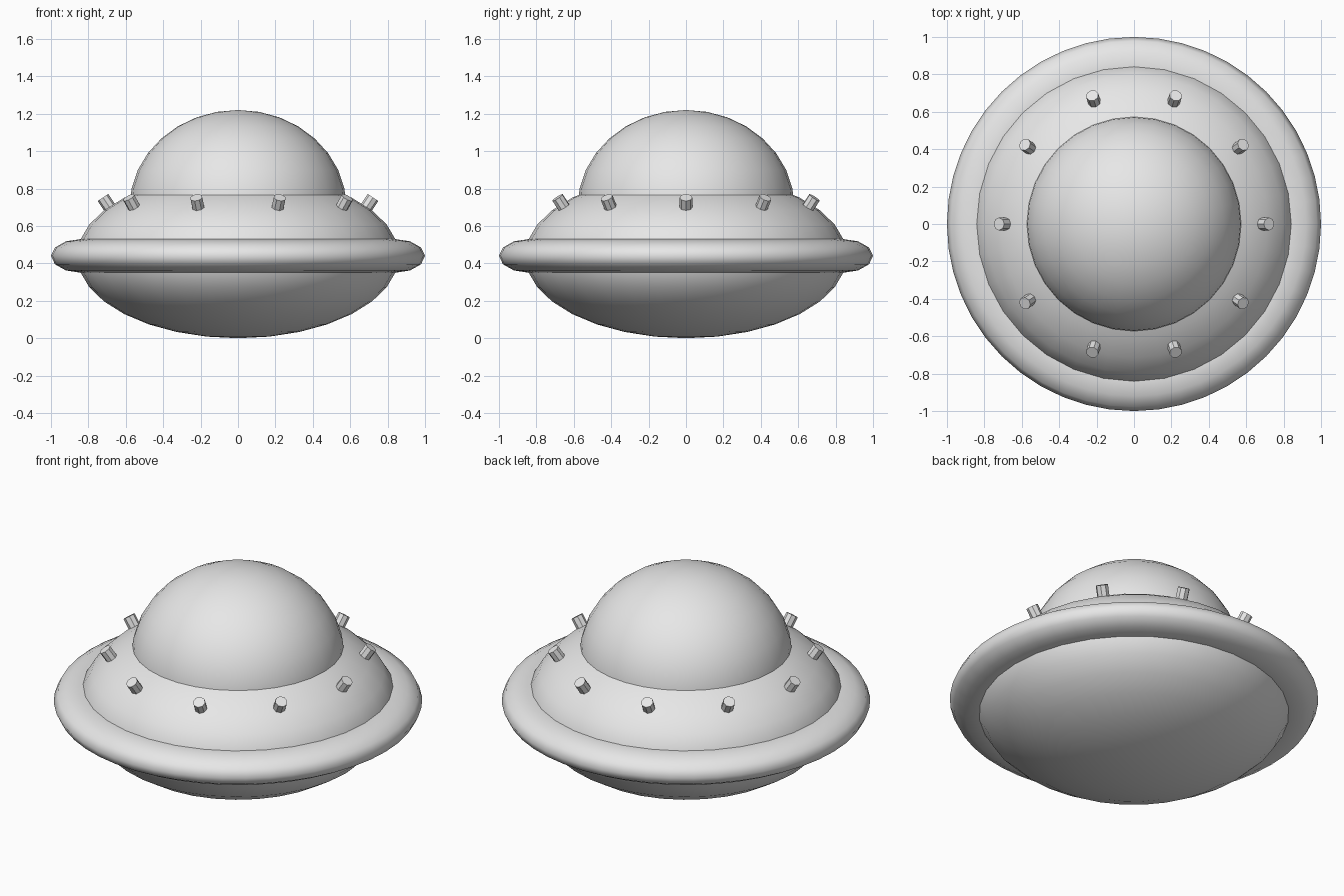
import bpy, math
from mathutils import Vector

if "Cube" in bpy.data.objects:
    bpy.data.objects.remove(bpy.data.objects["Cube"])

grey = bpy.data.materials.new("light grey")
grey.diffuse_color = (0.8, 0.8, 0.8, 1)
grey.use_nodes = True
grey.node_tree.nodes["Principled BSDF"].inputs["Base Color"].default_value = grey.diffuse_color


def finish(name, scale=(1, 1, 1), smooth=True):
    """Name, scale, colour and shade the part just added."""
    ob = bpy.context.object
    ob.name = name
    ob.scale = scale
    bpy.ops.object.transform_apply(location=False, rotation=False, scale=True)
    ob.data.materials.append(grey)
    if smooth:
        bpy.ops.object.shade_smooth()
    return ob


MID, A, B = 0.44, 0.86, 0.44    # hull centre height, radius, half height

# Flattened hull
bpy.ops.mesh.primitive_uv_sphere_add(segments=32, ring_count=16, radius=1, location=(0, 0, MID))
finish("hull", (A, A, B))

# Squashed ring around the hull
bpy.ops.mesh.primitive_torus_add(major_segments=48, minor_segments=12,
                                 major_radius=0.84, minor_radius=0.16, location=(0, 0, MID))
finish("rim", (1, 1, 0.5625))

# Cockpit dome
bpy.ops.mesh.primitive_uv_sphere_add(segments=32, ring_count=16, radius=1, location=(0, 0, 0.70))
finish("dome", (0.58, 0.58, 0.52))

# Ten small lamps standing square to the hull
tilt = math.radians(34)
for i in range(10):
    a = math.radians(36 * i)
    axis = Vector((math.sin(tilt) * math.cos(a), math.sin(tilt) * math.sin(a), math.cos(tilt)))
    top = Vector((0.722 * math.cos(a), 0.722 * math.sin(a), 0.752))
    bpy.ops.mesh.primitive_cylinder_add(vertices=8, radius=0.034, depth=0.12,
                                        location=top - axis * 0.06,
                                        rotation=(0, tilt, a))
    finish(f"lamp_{i + 1}", smooth=False)
